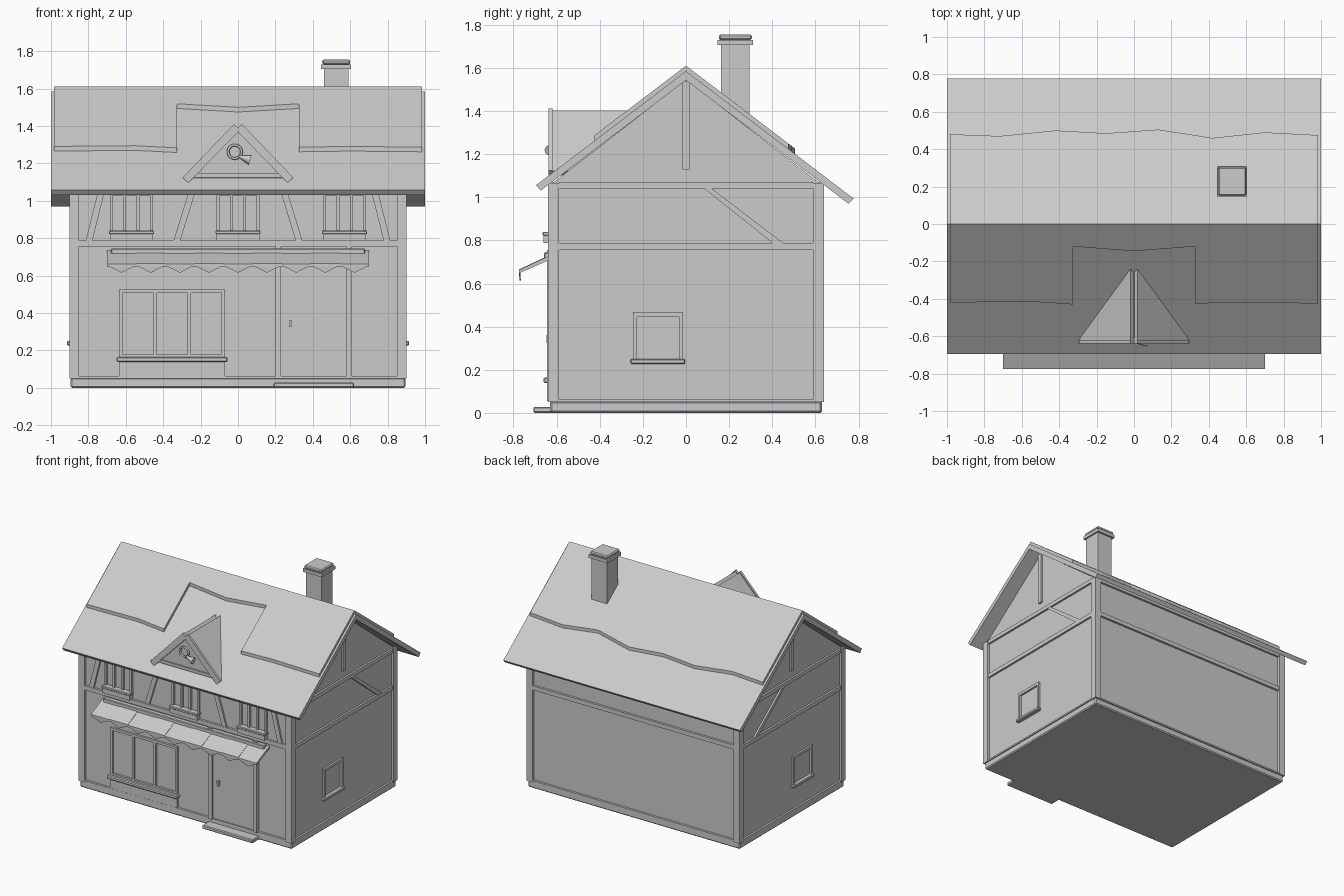
import bpy, bmesh, math
from mathutils import Vector

cube = bpy.data.objects.get("Cube")
if cube:
    bpy.data.objects.remove(cube, do_unlink=True)

grey = bpy.data.materials.new("plain grey")
grey.use_nodes = True
grey.diffuse_color = (0.6, 0.6, 0.6, 1)
grey.node_tree.nodes["Principled BSDF"].inputs["Base Color"].default_value = (0.6, 0.6, 0.6, 1)


def finish(name, bm):
    bmesh.ops.recalc_face_normals(bm, faces=bm.faces)
    mesh = bpy.data.meshes.new(name)
    bm.to_mesh(mesh)
    bm.free()
    mesh.materials.append(grey)
    ob = bpy.data.objects.new(name, mesh)
    bpy.context.collection.objects.link(ob)
    return ob


def sweep(name, points, offset):
    """Solid made by pushing a flat outline along an offset."""
    bm = bmesh.new()
    face = bm.faces.new([bm.verts.new(p) for p in points])
    ext = bmesh.ops.extrude_face_region(bm, geom=[face], use_keep_orig=True)
    moved = [v for v in ext["geom"] if isinstance(v, bmesh.types.BMVert)]
    bmesh.ops.translate(bm, verts=moved, vec=offset)
    return finish(name, bm)


def box(name, x, y, z, bevel=0):
    bm = bmesh.new()
    bmesh.ops.create_cube(bm, size=1)
    for v in bm.verts:
        v.co = Vector([(r[0] + r[1]) / 2 + c * (r[1] - r[0]) for c, r in zip(v.co, (x, y, z))])
    if bevel:
        bmesh.ops.bevel(bm, geom=bm.edges[:], offset=bevel, segments=1, affect='EDGES')
    return finish(name, bm)


def frame(name, x, z, t, y, bars):
    """Front window frame with evenly spaced upright bars."""
    box(name + "_head", x, y, (z[1] - t, z[1]))
    box(name + "_foot", x, y, (z[0], z[0] + t))
    for i in range(bars + 2):
        c = x[0] + t / 2 + i * (x[1] - x[0] - t) / (bars + 1)
        box(name + "_bar", (c - t / 2, c + t / 2), y, (z[0] + t, z[1] - t))


SLOPE, RIDGE = 0.76, 1.585
WX, WY = 0.885, 0.62          # wall planes
PX, PY = 0.902, 0.64          # timber planes

# Plinth, doorstep and wall body with its gables
box("plinth", (-0.895, 0.895), (-0.63, 0.63), (0, 0.055), 0.008)
box("doorstep", (0.19, 0.62), (-0.708, -0.6), (0, 0.028), 0.006)
sweep("walls", [(-WX, -WY, 0.05), (-WX, WY, 0.05), (-WX, WY, 1.065),
                (-WX, 0, 1.545), (-WX, -WY, 1.065)], (2 * WX, 0, 0))

# Corner posts and horizontal timbers
for sx in (-1, 1):
    for sy in (-1, 1):
        box("corner_post", sorted((sx * 0.85, sx * PX)), sorted((sy * 0.588, sy * PY)), (0.05, 1.065))
for z in ((0.05, 0.062), (0.755, 0.787), (1.04, 1.07)):
    for s in (-1, 1):
        box("side_beam", sorted((s * 0.87, s * 0.9)), (-0.59, 0.59), z)
        box("long_beam", (-0.852, 0.852), sorted((s * 0.6, s * 0.637)), z)

# Side walls: gable post, brace and small window, both sides alike
for s in (-1, 1):
    x = sorted((s * 0.87, s * 0.9))
    box("gable_post", x, (-0.016, 0.016), (1.128, 1.54))
    sweep("side_brace", [(s * 0.87, 0.085, 1.04), (s * 0.87, 0.12, 1.04),
                         (s * 0.87, 0.455, 0.785), (s * 0.87, 0.405, 0.785)], (s * 0.028, 0, 0))
    box("side_window_head", x, (-0.245, -0.014), (0.445, 0.467))
    for y in ((-0.245, -0.227), (-0.032, -0.014)):
        box("side_window_jamb", x, y, (0.245, 0.445))
    box("side_window_sill", sorted((s * 0.87, s * 0.915)), (-0.258, -0.004), (0.227, 0.25), 0.005)

# Front upper storey: braces, windows and planters
for s in (-1, 1):
    for low, high in ((0.815, 0.75), (0.345, 0.265)):
        sweep("front_brace", [(s * low, -0.6, 0.785), (s * (low - 0.036), -0.6, 0.785),
                              (s * (high - 0.036), -0.6, 1.045), (s * high, -0.6, 1.045)], (0, -0.034, 0))
for c in (-0.57, 0, 0.57):
    frame("upper_window", (c - 0.115, c + 0.115), (0.79, 1.045), 0.016, (-0.638, -0.6), 2)
    box("planter", (c - 0.115, c + 0.115), (-0.66, -0.61), (0.787, 0.83))
    box("planter_rim", (c - 0.121, c + 0.121), (-0.665, -0.61), (0.822, 0.84), 0.004)

# Shop window with sill and panel below
frame("shop_window", (-0.635, -0.07), (0.16, 0.525), 0.018, (-0.636, -0.6), 2)
box("shop_panel", (-0.635, -0.07), (-0.636, -0.6), (0.06, 0.145))
box("shop_sill", (-0.65, -0.055), (-0.66, -0.6), (0.138, 0.165), 0.006)

# Door, jambs and handle
box("door", (0.23, 0.58), (-0.628, -0.6), (0.055, 0.68))
for x in (0.2, 0.58):
    box("door_jamb", (x, x + 0.03), (-0.645, -0.6), (0.055, 0.755))
box("door_handle", (0.273, 0.287), (-0.648, -0.62), (0.325, 0.362))

# Awning of nine strips with a pointed valance
box("awning_rail", (-0.68, 0.68), (-0.658, -0.62), (0.71, 0.745), 0.005)
step = 1.4 / 9
for i in range(9):
    x0 = -0.7 + i * step
    lift = 0.003 * (i % 2)
    sweep("awning_strip", [(x0, -0.62, 0.735 + lift), (x0, -0.775, 0.662 + lift),
                           (x0, -0.775, 0.647), (x0, -0.62, 0.715)], (step, 0, 0))
    sweep("awning_point", [(x0, -0.775, 0.655), (x0 + step, -0.775, 0.655),
                           (x0 + step / 2, -0.772, 0.615)], (0, 0.006, 0))

# Main roof slab
def roof_z(y):
    return RIDGE - SLOPE * abs(y)

sweep("roof", [(-1, -0.695, roof_z(0.695)), (-1, 0, RIDGE), (-1, 0.777, roof_z(0.777)),
               (-1, 0.754, roof_z(0.754) - 0.042), (-1, 0, RIDGE - 0.042),
               (-1, -0.674, roof_z(0.674) - 0.042)], (2, 0, 0))

# Upper roof layer with uneven lower edges
back_edge = [(0.985, 0.475), (0.7, 0.49), (0.42, 0.46), (0.13, 0.505),
             (-0.15, 0.485), (-0.42, 0.5), (-0.72, 0.47), (-0.985, 0.48)]
front_edge = [(0.985, -0.425), (0.6, -0.42), (0.325, -0.425), (0.325, -0.12), (0, -0.145),
              (-0.325, -0.12), (-0.325, -0.43), (-0.55, -0.415), (-0.985, -0.42)]
for name, edge in (("back_roof_layer", back_edge), ("front_roof_layer", front_edge)):
    outline = [(-0.985, 0)] + [(0.985, 0)] + edge
    sweep(name, [(x, y, roof_z(y) - 0.008) for x, y in outline], (0, 0, 0.033))

# Dormer: gable panel, roof slabs, barge boards and tie
sweep("dormer_gable", [(-0.27, -0.61, 1.1), (0.27, -0.61, 1.1), (0, -0.61, 1.39)], (0, 0.4, 0))
for s in (-1, 1):
    sweep("dormer_roof", [(0, -0.622, 1.385), (s * 0.018, -0.622, 1.403),
                          (s * 0.288, -0.622, 1.122), (s * 0.27, -0.622, 1.104)], (0, 0.42, 0))
    sweep("dormer_barge", [(0, -0.638, 1.368), (0, -0.638, 1.39), (s * 0.02, -0.638, 1.412),
                           (s * 0.295, -0.638, 1.125), (s * 0.265, -0.638, 1.095)], (0, 0.018, 0))
box("dormer_tie", (-0.25, 0.25), (-0.622, -0.6), (1.125, 1.147))

# Round horn emblem on the dormer
bpy.ops.mesh.primitive_torus_add(major_segments=24, minor_segments=8, major_radius=0.036,
                                 minor_radius=0.007, location=(-0.017, -0.622, 1.262),
                                 rotation=(math.pi / 2, 0, 0))
ring = bpy.context.object
ring.name = "horn_ring"
bpy.ops.mesh.primitive_cone_add(vertices=16, radius1=0.026, radius2=0.005, depth=0.065,
                                location=(0.034, -0.63, 1.228),
                                rotation=(0, math.radians(-72), 0))
bell = bpy.context.object
bell.name = "horn_bell"
for ob in (ring, bell):
    ob.data.materials.append(grey)
    for p in ob.data.polygons:
        p.use_smooth = len(p.vertices) == 4

# Chimney with a two-tier cap
box("chimney", (0.46, 0.592), (0.162, 0.295), (1.3, 1.715))
box("chimney_collar", (0.445, 0.605), (0.147, 0.31), (1.705, 1.73))
box("chimney_cap", (0.45, 0.6), (0.152, 0.305), (1.73, 1.755), 0.007)
